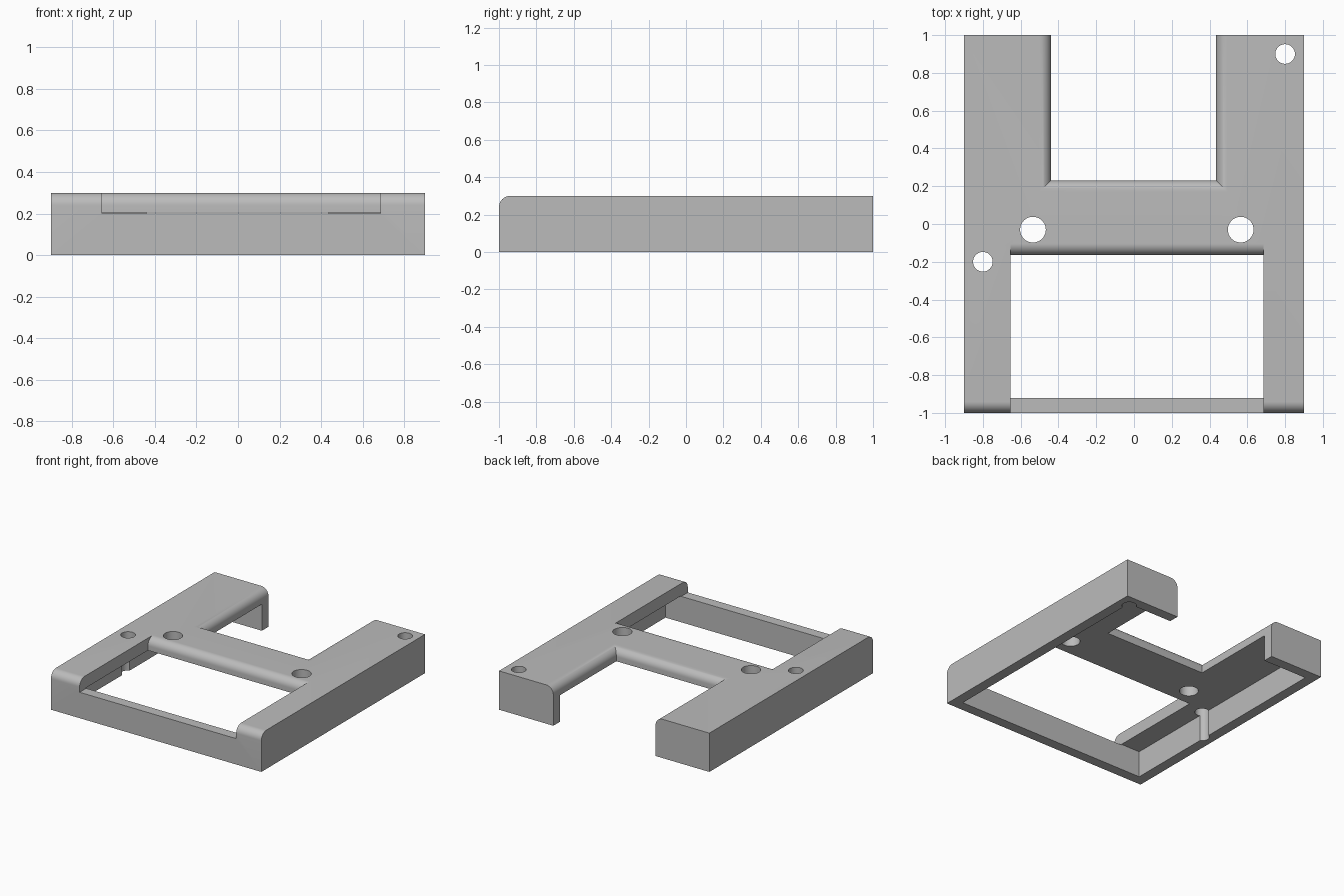
import bpy, bmesh, math

cube = bpy.data.objects.get("Cube")
if cube:
    bpy.data.objects.remove(cube, do_unlink=True)

H, R = 0.30, 0.06          # frame height, edge rounding

grey = bpy.data.materials.new("plain grey")
grey.use_nodes = True
grey.diffuse_color = (0.5, 0.5, 0.5, 1)
grey.node_tree.nodes["Principled BSDF"].inputs["Base Color"].default_value = (0.5, 0.5, 0.5, 1)


def prism(name, points, offset, round_edge=None):
    """Extrude a 3D outline by an offset, optionally rounding chosen edges."""
    bm = bmesh.new()
    face = bm.faces.new([bm.verts.new(p) for p in points])
    ext = bmesh.ops.extrude_face_region(bm, geom=[face])["geom"]
    bmesh.ops.translate(bm, vec=offset, verts=[v for v in ext if isinstance(v, bmesh.types.BMVert)])
    bmesh.ops.recalc_face_normals(bm, faces=bm.faces)
    if round_edge:
        edges = [e for e in bm.edges if round_edge(e)]
        bmesh.ops.bevel(bm, geom=edges, offset=R, offset_type='OFFSET', segments=10,
                        profile=0.5, affect='EDGES', clamp_overlap=False)
    mesh = bpy.data.meshes.new(name)
    bm.to_mesh(mesh)
    bm.free()
    mesh.materials.append(grey)
    obj = bpy.data.objects.new(name, mesh)
    bpy.context.collection.objects.link(obj)
    return obj


def box(name, x0, x1, y0, y1, z0, z1):
    return prism(name, [(x0, y0, z0), (x1, y0, z0), (x1, y1, z0), (x0, y1, z0)], (0, 0, z1 - z0))


def top_lip(e):
    """Top edges along the front and around the rear notch."""
    a, b = (v.co for v in e.verts)
    if min(a.z, b.z) < H - 0.001:
        return False
    mid = (a + b) / 2
    return mid.y < -0.99 or (abs(mid.x) < 0.5 and mid.y < 0.9)


# Outer body with the rear notch
X, NL, NR, NY = 0.9, -0.44, 0.435, 0.23
outline = [(-X, -1), (X, -1), (X, 1), (NR, 1), (NR, NY), (NL, NY), (NL, 1), (-X, 1)]
frame = prism("mounting_frame", [(x, y, 0) for x, y in outline], (0, 0, H), top_lip)

# Hollow underside
cutters = [box("underside_cutter", -0.82, 0.82, -0.92, 0.92, -0.1, 0.205)]

# Front window, flared to round the crossbar edge
edge_y = -0.165
arc = [(edge_y + R - R * math.cos(t), H - R + R * math.sin(t))
       for t in (i * math.pi / 20 for i in range(11))]
profile = [(-1.1, 0.2), (edge_y, 0.2)] + arc + [(edge_y + R, 0.4), (-1.1, 0.4)]
cutters.append(prism("window_cutter", [(-0.655, y, z) for y, z in profile], (1.34, 0, 0)))

# Screw holes and larger crossbar holes
for x, y, r in [(-0.8, -0.2, 0.052), (0.8, 0.9, 0.052), (-0.535, -0.03, 0.068), (0.565, -0.03, 0.068)]:
    ring = [(x + r * math.cos(i * math.pi / 24), y + r * math.sin(i * math.pi / 24), -0.1)
            for i in range(48)]
    cutters.append(prism("hole_cutter", ring, (0, 0, 0.6)))

bpy.context.view_layer.objects.active = frame
for cutter in cutters:
    mod = frame.modifiers.new("cut", 'BOOLEAN')
    mod.operation, mod.solver, mod.object = 'DIFFERENCE', 'EXACT', cutter
    bpy.ops.object.modifier_apply(modifier=mod.name)
for cutter in cutters:
    bpy.data.objects.remove(cutter, do_unlink=True)

# Smooth rounded edges and holes, crisp corners elsewhere
bpy.ops.object.select_all(action='DESELECT')
frame.select_set(True)
bpy.ops.object.shade_smooth_by_angle(angle=math.radians(30))
